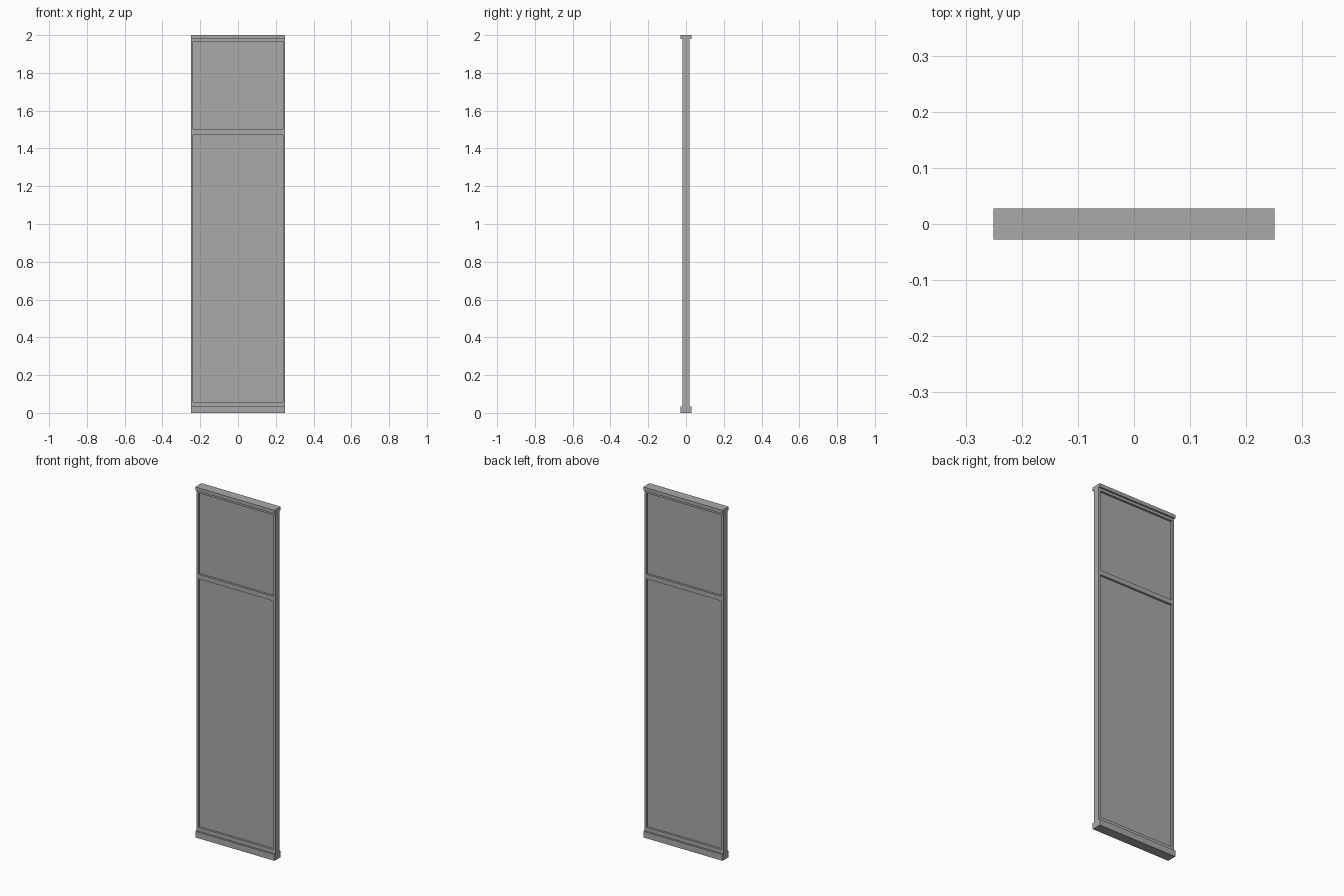
import bpy
import bmesh
from mathutils import Matrix, Vector

cube = bpy.data.objects.get("Cube")
if cube:
    bpy.data.objects.remove(cube, do_unlink=True)

HALF_W = 0.25      # half of the overall width
STILE = 0.012      # width of the upright frame members
FRAME_D = 0.036    # depth of uprights and rails
CAP_D = 0.056      # depth of the top and bottom tracks
PANEL_D = 0.012    # thickness of the infill panels

grey = bpy.data.materials.new("plain_grey")
grey.use_nodes = True
colour = (0.4, 0.4, 0.4, 1)
grey.diffuse_color = colour
grey.node_tree.nodes["Principled BSDF"].inputs["Base Color"].default_value = colour


def box(name, x, depth, z):
    """Box spanning the x and z ranges, centred on y = 0."""
    size = Vector((x[1] - x[0], depth, z[1] - z[0]))
    centre = Vector(((x[0] + x[1]) / 2, 0, (z[0] + z[1]) / 2))
    bm = bmesh.new()
    bmesh.ops.create_cube(
        bm, size=1, matrix=Matrix.Translation(centre) @ Matrix.Diagonal(size.to_4d()))
    mesh = bpy.data.meshes.new(name)
    bm.to_mesh(mesh)
    bm.free()
    mesh.materials.append(grey)
    obj = bpy.data.objects.new(name, mesh)
    bpy.context.collection.objects.link(obj)
    return obj


full = (-HALF_W, HALF_W)
inner = (-HALF_W + STILE, HALF_W - STILE)

# Wider tracks at floor and ceiling
box("bottom_track", full, CAP_D, (0, 0.035))
box("top_track", full, CAP_D, (1.98, 2))

# Upright frame members
box("right_stile", (full[0], inner[0]), FRAME_D, (0.035, 1.98))
box("left_stile", (inner[1], full[1]), FRAME_D, (0.035, 1.98))

# Horizontal rails between the uprights
box("bottom_rail", inner, FRAME_D, (0.035, 0.057))
box("middle_rail", inner, FRAME_D, (1.475, 1.502))
box("top_rail", inner, FRAME_D, (1.965, 1.98))

# Recessed infill panels
box("lower_panel", inner, PANEL_D, (0.057, 1.475))
box("upper_panel", inner, PANEL_D, (1.502, 1.965))
